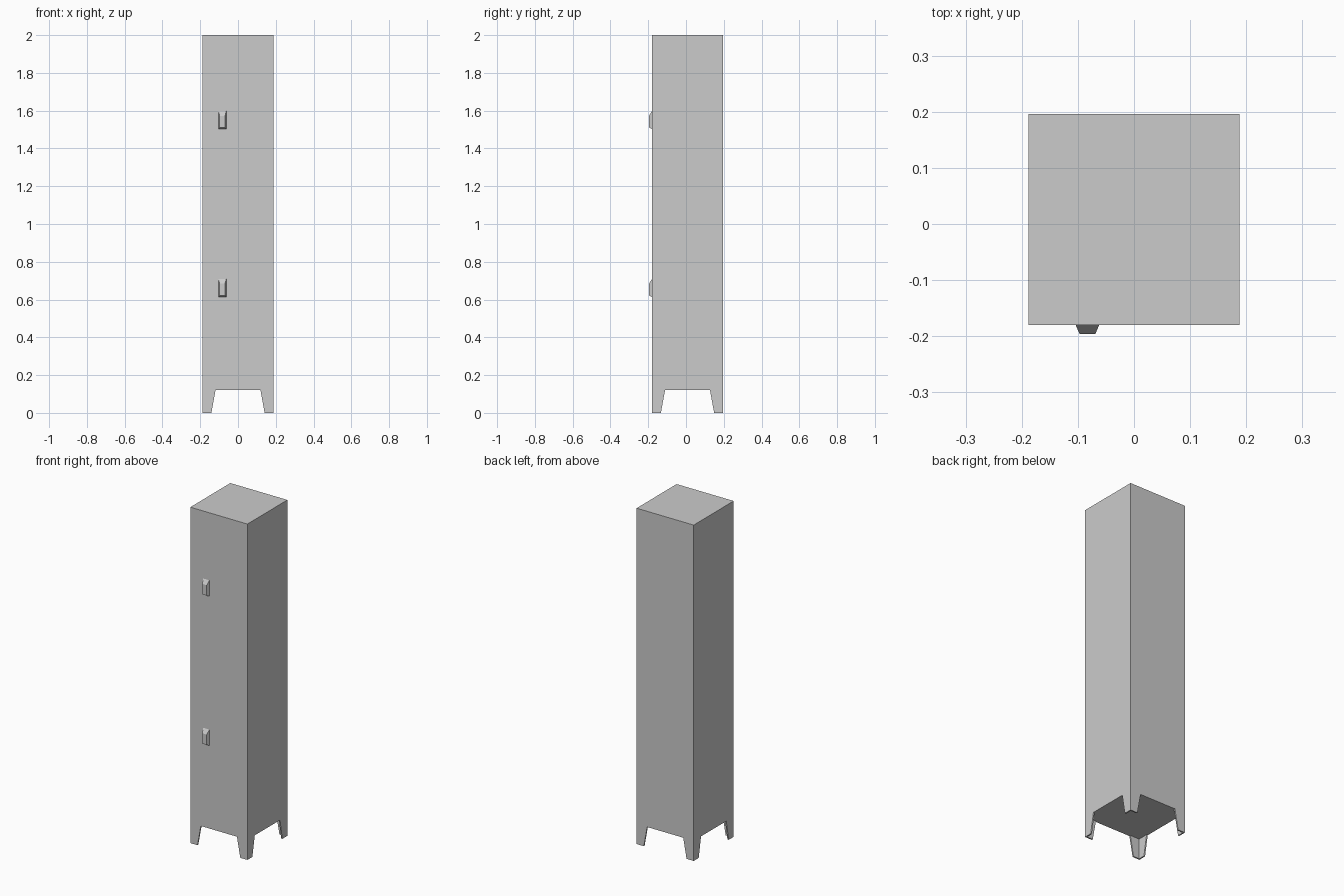
import bpy, bmesh

if "Cube" in bpy.data.objects:
    bpy.data.objects.remove(bpy.data.objects["Cube"])

HALF = 0.188                 # half width of the square cabinet
CY = 0.008                   # cabinet centre, offset by the latch depth
LEG_Z, TOP_Z = 0.12, 2.0
SHEET = 0.008                # leg sheet thickness


def make_object(name, verts, faces):
    mesh = bpy.data.meshes.new(name)
    bm = bmesh.new()
    vs = [bm.verts.new(v) for v in verts]
    for f in faces:
        bm.faces.new([vs[i] for i in f])
    bmesh.ops.recalc_face_normals(bm, faces=bm.faces)
    bm.to_mesh(mesh)
    bm.free()
    obj = bpy.data.objects.new(name, mesh)
    bpy.context.collection.objects.link(obj)
    return obj


def loft(name, lower, upper):
    """Closed solid between two outlines with the same point count."""
    n = len(lower)
    sides = [(i, (i + 1) % n, n + (i + 1) % n, n + i) for i in range(n)]
    caps = [tuple(range(n)), tuple(range(n, 2 * n))]
    return make_object(name, lower + upper, sides + caps)


# Cabinet body
def square(z):
    return [(sx * HALF, CY + sy * HALF, z)
            for sx, sy in ((-1, -1), (1, -1), (1, 1), (-1, 1))]


loft("cabinet_body", square(LEG_Z), square(TOP_Z))


# Four tapered angle-section legs
def angle_section(sx, sy, width, z):
    pts = [(0, 0), (width, 0), (width, SHEET), (SHEET, SHEET),
           (SHEET, width), (0, width)]
    return [(sx * (HALF - a), CY + sy * (HALF - b), z) for a, b in pts]


for side, sx in (("left", -1), ("right", 1)):
    for end, sy in (("front", -1), ("back", 1)):
        loft(f"{end}_{side}_leg", angle_section(sx, sy, 0.047, 0),
             angle_section(sx, sy, 0.069, LEG_Z))


# Door latches: bevelled plates with a long sloping top
def latch(name, z):
    x, back, front = -0.083, CY - HALF, -0.196
    outer = [(x + dx, back, z + dz) for dx, dz in
             ((-0.021, 0), (0.021, 0), (0.021, 0.095), (-0.021, 0.095))]
    inner = [(x + dx, front, z + dz) for dx, dz in
             ((-0.014, 0.008), (0.014, 0.008), (0.014, 0.07), (-0.014, 0.07))]
    loft(name, outer, inner)


latch("lower_latch", 0.614)
latch("upper_latch", 1.503)
